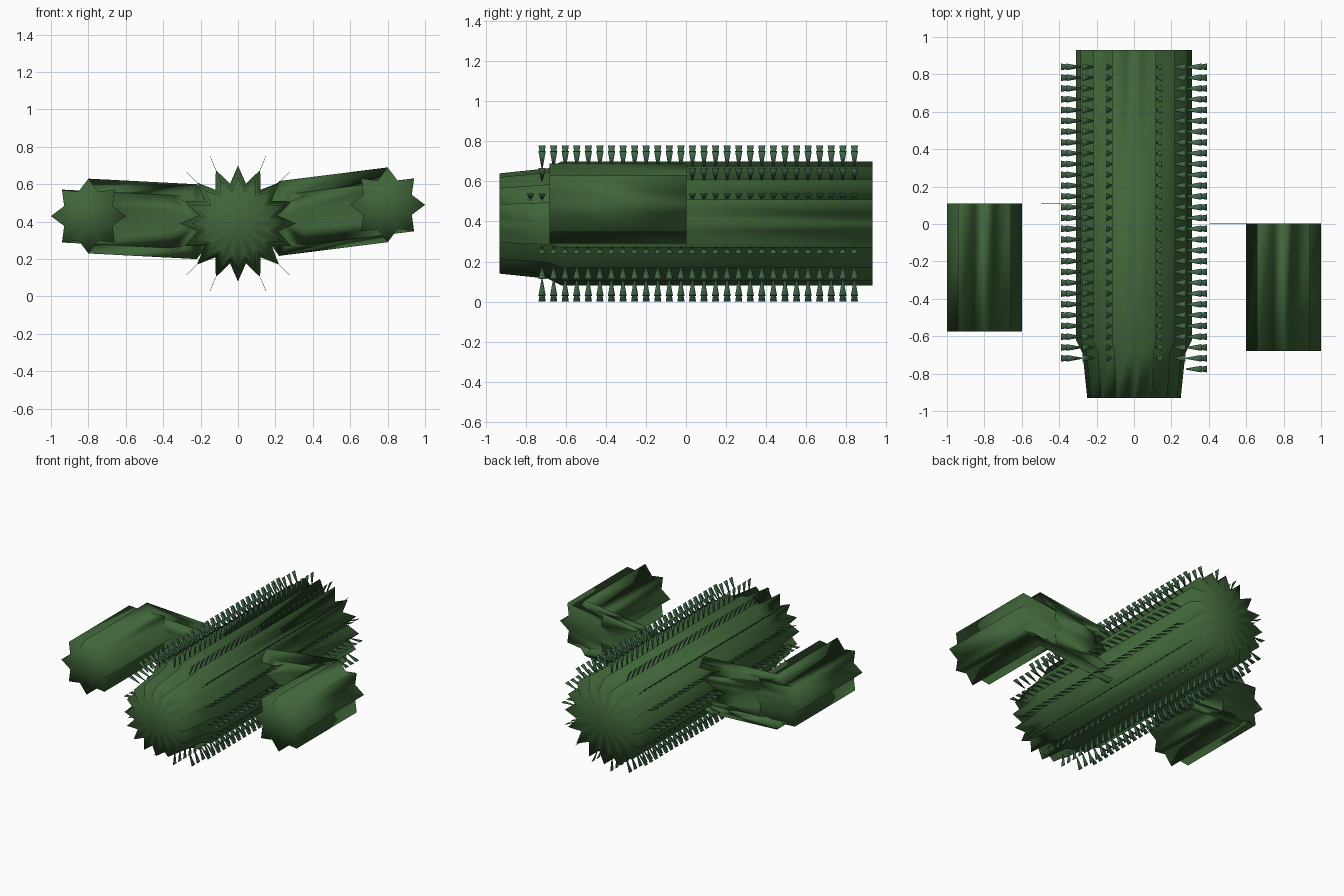
import bpy, math

if "Cube" in bpy.data.objects:
    bpy.data.objects.remove(bpy.data.objects["Cube"])

CZ = 0.39            # height of the trunk axis


def material(name, rgb):
    m = bpy.data.materials.new(name)
    m.diffuse_color = (*rgb, 1)
    m.use_nodes = True
    m.node_tree.nodes["Principled BSDF"].inputs["Base Color"].default_value = m.diffuse_color
    return m


green = material("cactus green", (0.05, 0.13, 0.04))
thorn = material("thorn green", (0.05, 0.13, 0.065))


def make(name, verts, faces, mat):
    me = bpy.data.meshes.new(name)
    me.from_pydata(verts, [], faces)
    me.materials.append(mat)
    for p in me.polygons:
        p.use_smooth = True
    ob = bpy.data.objects.new(name, me)
    bpy.context.collection.objects.link(ob)
    return ob


def star_sweep(name, rings, points, inner=0.7):
    """Join star sections lying in the xz plane; rings = (x, y, z, radius), back to front."""
    n = points * 2
    verts, faces = [], []
    for x, y, z, r in rings:
        for i in range(n):
            a = 2 * math.pi * i / n
            q = r if i % 2 == 0 else r * inner
            verts.append((x + q * math.cos(a), y, z + q * math.sin(a)))
    for k in range(len(rings) - 1):
        for i in range(n):
            j = (i + 1) % n
            faces.append((k * n + i, k * n + j, (k + 1) * n + j, (k + 1) * n + i))
    # flat fan caps
    for k, flip in ((0, True), (len(rings) - 1, False)):
        c = len(verts)
        verts.append(rings[k][:3])
        for i in range(n):
            a, b = k * n + i, k * n + (i + 1) % n
            faces.append((b, a, c) if flip else (a, b, c))
    return make(name, verts, faces, green)


# ribbed trunk lying along y
star_sweep("trunk", [(0, 0.93, CZ, 0.31), (0, -0.62, CZ, 0.31),
                     (0, -0.69, CZ, 0.275), (0, -0.93, CZ, 0.25)], 16)

# bent arms: a flat link out of the trunk, then a ribbed branch forward
star_sweep("right_arm", [(0.22, 0.0, 0.417, 0.2), (0.8, 0.002, 0.49, 0.2),
                         (0.8, -0.68, 0.49, 0.2)], 8)
star_sweep("left_arm", [(-0.22, 0.108, 0.40, 0.2), (-0.8, 0.11, 0.43, 0.2),
                        (-0.8, -0.575, 0.43, 0.2)], 8)

# flat thorns in rows along every rib, wide end outwards
verts, faces = [], []
for i in range(450):
    a = 2 * math.pi * (i % 16) / 16
    y = 0.84 - (i // 16) * 0.0577
    dx, dz = math.cos(a), math.sin(a)
    b = len(verts)
    for r, w in ((0.30, -0.003), (0.30, 0.003), (0.39, 0.018), (0.39, -0.018)):
        for t in (-0.001, 0.001):
            verts.append((r * dx - t * dz, y + w, CZ + r * dz + t * dx))
    for f in ((0, 2, 4, 6), (7, 5, 3, 1), (0, 1, 3, 2), (2, 3, 5, 4), (4, 5, 7, 6), (6, 7, 1, 0)):
        faces.append([b + v for v in f])
make("thorns", verts, faces, thorn)
